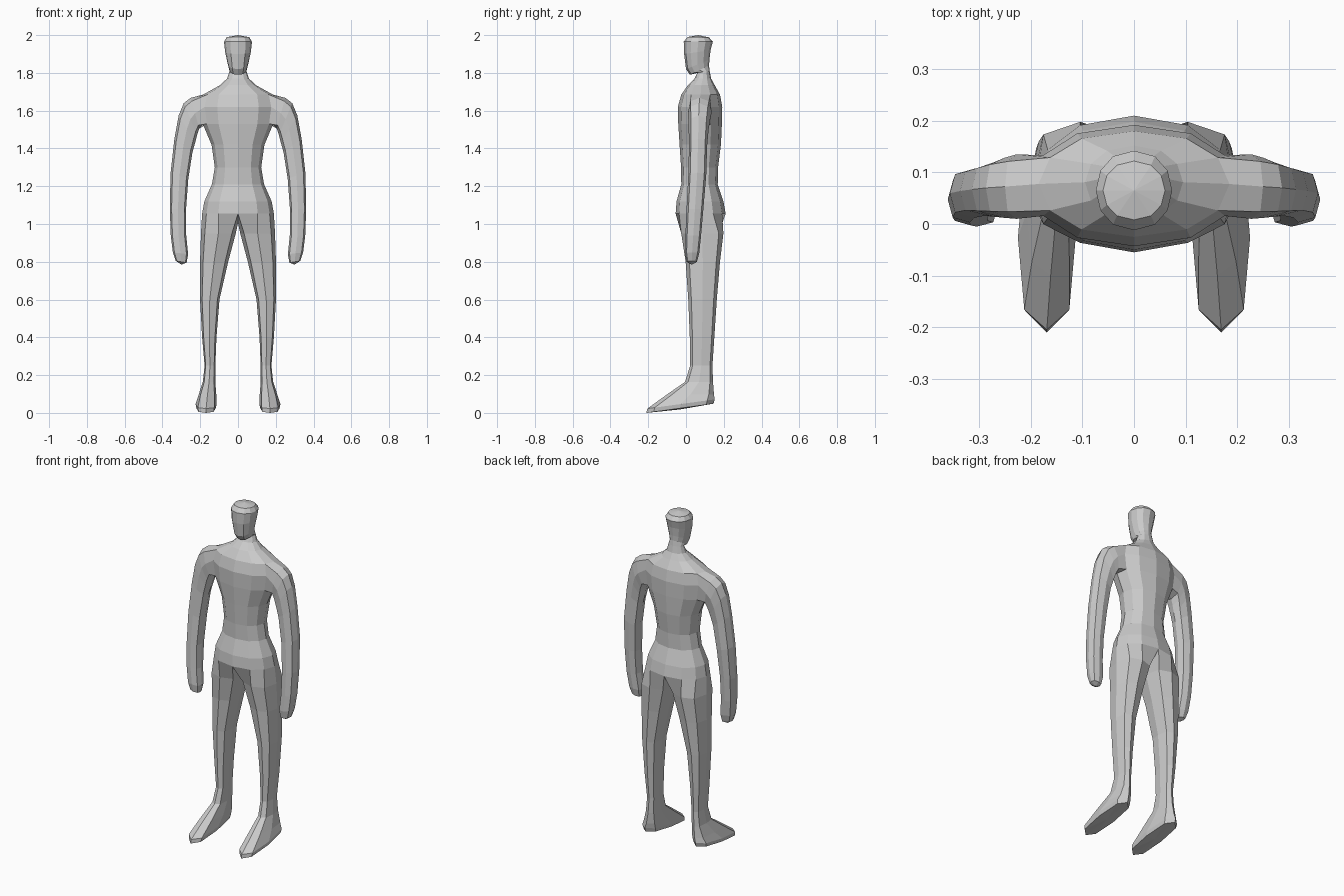
import bpy, bmesh
from mathutils import Matrix, Vector

if "Cube" in bpy.data.objects:
    bpy.data.objects.remove(bpy.data.objects["Cube"])

bm = bmesh.new()

# Unit outlines: half of a 12-gon (front to back) and a full octagon (from inner side, via front)
HALF_X = [0, .55, .88, 1, .88, .55, 0]
HALF_Y = [-1, -.86, -.5, 0, .5, .86, 1]
K = .78
OCT = [(-1, 0), (-K, -K), (0, -1), (K, -K), (1, 0), (K, K), (0, 1), (-K, K)]


def half_ring(w, yf, zf, yb, zb):
    """Right half of a body section, front point to back point."""
    out = []
    for fx, fy in zip(HALF_X, HALF_Y):
        t = (fy + 1) / 2
        out.append(bm.verts.new((w * fx, yf + (yb - yf) * t, zf + (zb - zf) * t)))
    return out


def limb_ring(inner, outer, front, back):
    """Octagonal section; inner/outer are (x, z), front/back are (y, z offset)."""
    i, o = Vector((inner[0], 0, inner[1])), Vector((outer[0], 0, outer[1]))
    f, b = Vector((0, front[0], front[1])), Vector((0, back[0], back[1]))
    mid = (i + o) / 2 + (f + b) / 2
    return [bm.verts.new(mid + (o - i) / 2 * u + (b - f) / 2 * v) for u, v in OCT]


def bridge(a, b, closed, skip=()):
    n = len(a)
    for k in range(n if closed else n - 1):
        if k not in skip:
            j = (k + 1) % n
            bm.faces.new((a[k], a[j], b[j], b[k]))


def cap(ring, point, closed):
    tip = bm.verts.new(point)
    n = len(ring)
    for k in range(n if closed else n - 1):
        bm.faces.new((ring[k], ring[(k + 1) % n], tip))


# Torso, neck and head: half width, front y, front z, back y, back z
body = [half_ring(*s) for s in [
    (.190, -.055, 1.055, .210, 1.055),   # hips
    (.178, -.050, 1.12, .198, 1.12),
    (.138, -.025, 1.21, .168, 1.21),     # waist
    (.123, -.026, 1.30, .170, 1.30),
    (.140, -.034, 1.42, .185, 1.42),
    (.187, -.041, 1.53, .190, 1.53),     # armpit
    (.200, -.043, 1.62, .192, 1.62),     # chest
    (.185, -.025, 1.685, .180, 1.685),   # shoulder top
    (.095, .010, 1.735, .152, 1.735),
    (.058, .045, 1.77, .133, 1.77),      # neck
    (.046, .060, 1.80, .125, 1.81),
    (.046, .020, 1.79, .122, 1.84),      # chin
    (.054, .000, 1.82, .124, 1.87),
    (.068, -.010, 1.90, .130, 1.92),     # face
    (.074, -.012, 1.965, .142, 1.965),
    (.060, .008, 1.99, .122, 1.988),
]]
for r in range(len(body) - 1):
    bridge(body[r], body[r + 1], False, skip=(2, 3) if r in (5, 6) else ())
cap(body[-1], (0, .065, 2.0), False)

# Arm, grown from the opening left at the shoulder
A, B, C = body[5:8]
ring = [A[3], A[2], B[2], C[2], C[3], C[4], B[4], A[4]]
for inner, outer, yf, yb in [
    ((.205, 1.505), (.250, 1.668), .010, .135),
    ((.217, 1.47), (.287, 1.640), .012, .128),
    ((.227, 1.43), (.314, 1.575), .014, .120),
    ((.241, 1.38), (.337, 1.45), .016, .112),
    ((.263, 1.24), (.357, 1.27), .012, .107),   # elbow
    ((.275, 1.08), (.361, 1.08), .003, .092),
    ((.274, .94), (.356, .94), -.003, .080),    # wrist
    ((.264, .84), (.345, .85), -.005, .070),
    ((.272, .795), (.330, .805), .003, .058),   # fingertips
]:
    nxt = limb_ring(inner, outer, (yf, 0), (yb, 0))
    bridge(ring, nxt, True)
    ring = nxt
cap(ring, (.300, .03, .785), True)

# Leg and foot, grown from half of the hip section plus a crotch point
ring = [bm.verts.new((0, .08, 1.005))] + body[0]
for inner, outer, front, back in [
    ((.012, .95), (.196, .95), (-.025, 0), (.198, 0)),   # thigh
    ((.052, .80), (.201, .80), (-.002, 0), (.180, 0)),
    ((.098, .60), (.201, .60), (.012, 0), (.163, 0)),    # knee
    ((.114, .40), (.190, .40), (.020, 0), (.150, 0)),
    ((.120, .25), (.177, .25), (.022, 0), (.140, 0)),    # ankle
    ((.120, .165), (.186, .165), (-.005, 0), (.143, 0)),
    ((.115, .10), (.208, .10), (-.100, 0), (.148, 0)),   # instep
    ((.113, .052), (.225, .052), (-.205, -.026), (.152, .022)),
    ((.118, .026), (.220, .026), (-.210, -.022), (.146, .026)),  # sole edge
]:
    nxt = limb_ring(inner, outer, front, back)
    bridge(ring, nxt, True)
    ring = nxt
cap(ring, (.169, -.03, .022), True)

# Remove the unused point in the shoulder opening, then mirror to the left side
bmesh.ops.delete(bm, geom=[v for v in bm.verts if not v.link_faces], context='VERTS')
bmesh.ops.mirror(bm, geom=bm.verts[:] + bm.edges[:] + bm.faces[:],
                 matrix=Matrix.Identity(4), merge_dist=.0005, axis='X')
bmesh.ops.remove_doubles(bm, verts=bm.verts[:], dist=.0005)
bmesh.ops.recalc_face_normals(bm, faces=bm.faces[:])

# Rest the toes on the ground
low = min(v.co.z for v in bm.verts)
for v in bm.verts:
    if v.co.z < .2:
        v.co.z -= low * (1 - v.co.z / .2)

mesh = bpy.data.meshes.new("body")
bm.to_mesh(mesh)
bm.free()
mat = bpy.data.materials.new("light grey")
mat.diffuse_color = (.6, .6, .6, 1)
mat.use_nodes = True
mat.node_tree.nodes["Principled BSDF"].inputs["Base Color"].default_value = mat.diffuse_color
mesh.materials.append(mat)
bpy.context.collection.objects.link(bpy.data.objects.new("body", mesh))
